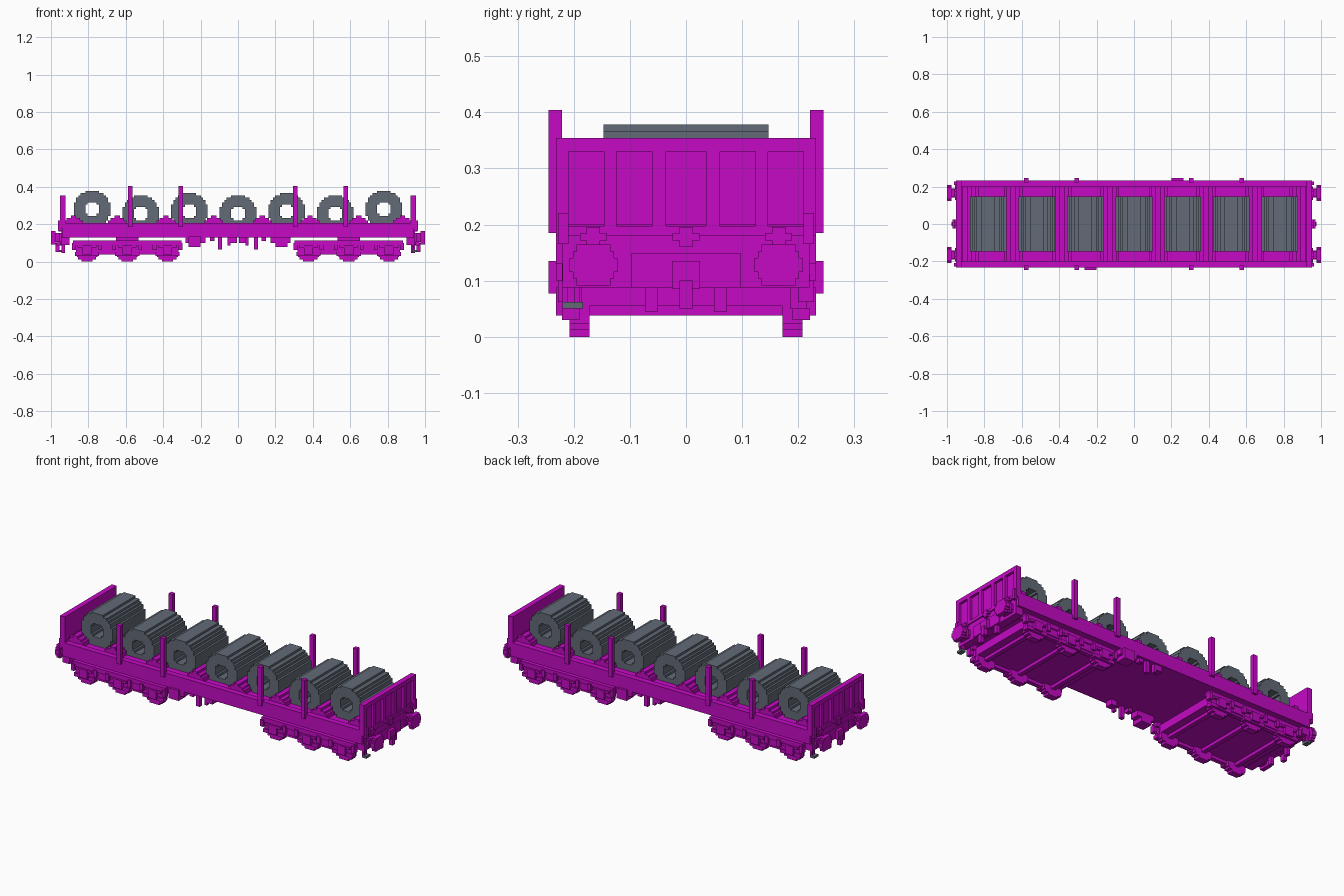
import bpy, bmesh
from mathutils import Vector

V = 0.0122  # block unit of the stepped shapes

cube = bpy.data.objects.get("Cube")
if cube:
    bpy.data.objects.remove(cube, do_unlink=True)


def material(name, rgb):
    m = bpy.data.materials.new(name)
    m.use_nodes = True
    m.diffuse_color = (*rgb, 1)
    m.node_tree.nodes["Principled BSDF"].inputs["Base Color"].default_value = (*rgb, 1)
    return m


MAGENTA = material("magenta paint", (0.56, 0.003, 0.56))
STEEL = material("steel grey", (0.125, 0.147, 0.185))


def finish(name, bm, mat):
    bmesh.ops.recalc_face_normals(bm, faces=bm.faces)
    mesh = bpy.data.meshes.new(name)
    bm.to_mesh(mesh)
    bm.free()
    mesh.materials.append(mat)
    ob = bpy.data.objects.new(name, mesh)
    bpy.context.collection.objects.link(ob)
    return ob


def blocks(name, boxes, mat=MAGENTA):
    """One object from boxes given as (x0, x1, y0, y1, z0, z1)."""
    bm = bmesh.new()
    for x0, x1, y0, y1, z0, z1 in boxes:
        verts = bmesh.ops.create_cube(bm, size=1)["verts"]
        bmesh.ops.scale(bm, verts=verts, vec=(x1 - x0, y1 - y0, z1 - z0))
        bmesh.ops.translate(bm, verts=verts,
                            vec=((x0 + x1) / 2, (y0 + y1) / 2, (z0 + z1) / 2))
    return finish(name, bm, mat)


def flip_x(boxes):
    return [(-b[1], -b[0], *b[2:]) for b in boxes]


def flip_y(boxes):
    return [(*b[:2], -b[3], -b[2], *b[4:]) for b in boxes]


def both_sides(boxes):
    return boxes + flip_y(boxes)


def turned(boxes):
    """Half turn about the vertical axis."""
    return flip_x(flip_y(boxes))


def disc(x0, x1, y, z, widths):
    """Stepped round plate facing x: half widths per row from the middle out."""
    rows = []
    for i, w in enumerate(widths):
        rows.append((x0, x1, y - w * V, y + w * V, z - (i + 1) * V, z + (i + 1) * V))
    return rows


# Deck with raised side sills
blocks("deck", [(-0.94, 0.94, -0.2, 0.2, 0.13, 0.195)])
blocks("side_sills", both_sides([(-0.94, 0.94, 0.2, 0.232, 0.13, 0.207)]))

# Stepped cradle ridges across the deck, between the loads
ridges = []
for x in (-0.88, -0.645, -0.385, -0.13, 0.13, 0.385, 0.645, 0.88):
    for hw, top in ((0.05, 0.22), (0.036, 0.232), (0.014, 0.246)):
        ridges.append((x - hw, x + hw, -0.2, 0.2, 0.19, top))
blocks("cradle_ridges", ridges)


# Coils: stepped ring profile swept across the deck
def stair_ring(widths):
    quarter = []
    for i, w in enumerate(widths):
        quarter += [(w, i), (w, i + 1)]
    quarter = list(dict.fromkeys(quarter))
    left = [(-a, b) for a, b in reversed(quarter)]
    half = quarter + left
    return list(dict.fromkeys(half + [(-a, -b) for a, b in half]))


def coil_mesh():
    bm = bmesh.new()
    edges = []
    for widths in ((8, 8, 8, 7, 7, 6, 5, 3), (3, 3, 2)):
        vs = [bm.verts.new((a * V, -0.147, b * V)) for a, b in stair_ring(widths)]
        edges += [bm.edges.new((vs[i - 1], vs[i])) for i in range(len(vs))]
    bmesh.ops.triangle_fill(bm, use_beauty=True, use_dissolve=False,
                            edges=edges, normal=(0, -1, 0))
    out = bmesh.ops.extrude_face_region(bm, geom=bm.faces[:], use_keep_orig=True)
    moved = [g for g in out["geom"] if isinstance(g, bmesh.types.BMVert)]
    bmesh.ops.translate(bm, verts=moved, vec=(0, 0.294, 0))
    return bm


first = finish("coil", coil_mesh(), STEEL)
for i, level in enumerate((23, 21, 22, 21, 22, 21, 23)):
    coil = first if i == 0 else first.copy()
    if i:
        bpy.context.collection.objects.link(coil)
    coil.location = Vector(((i - 3) * 0.26, 0, level * V))

# Side stakes
blocks("stakes", both_sides([(x - V, x + V, 0.221, 0.245, 0.185, 0.404)
                             for x in (-0.577, -0.305, 0.305, 0.577)]))

# Everything on one end, reused with a half turn for the other
end_wall = [(0.922, 0.938, -0.232, 0.232, 0.19, 0.354),
            (0.93, 0.952, -0.232, 0.232, 0.33, 0.354),
            (0.93, 0.952, -0.232, 0.232, 0.18, 0.197)]
end_wall += both_sides([(0.93, 0.952, a, b, 0.18, 0.354)
                        for a, b in ((0.036, 0.061), (0.124, 0.146), (0.209, 0.232))])
end_wall += both_sides([(0.945, 0.962, 0.209, 0.228, 0.165, 0.221)])

headstock = [(0.9, 0.945, -0.22, 0.22, 0.088, 0.2),
             (0.94, 0.952, -0.098, 0.098, 0.088, 0.148)]
for y in (-0.165, 0, 0.165):
    headstock += [(0.94, 0.96, y - 0.024, y + 0.024, 0.172, 0.184),
                  (0.94, 0.96, y - 0.012, y + 0.012, 0.16, 0.196)]

buffers = []
for y in (-0.165, 0.165):
    buffers += disc(0.976, 1.0, y, 0.128, (3.5, 3, 2.5))
    buffers += disc(0.93, 0.98, y, 0.128, (2, 1.5))
    buffers += disc(0.93, 0.957, y, 0.128, (3, 2.5))

coupler = [(0.93, 0.97, -0.024, 0.024, 0.085, 0.135),
           (0.955, 0.975, -0.012, 0.012, 0.05, 0.1)]
coupler += both_sides([(0.925, 0.945, 0.05, 0.073, 0.045, 0.122)])

step_hanger = [(0.93, 0.942, -0.22, -0.21, 0.06, 0.15),
               (0.93, 0.942, -0.2, -0.19, 0.06, 0.15)]
foot_step = [(0.93, 0.957, -0.22, -0.184, 0.05, 0.062)]

for name, boxes, mat in (("end_wall", end_wall, MAGENTA),
                         ("headstock", headstock, MAGENTA),
                         ("buffers", buffers, MAGENTA),
                         ("coupler", coupler, MAGENTA),
                         ("step_hanger", step_hanger, MAGENTA),
                         ("foot_step", foot_step, STEEL)):
    blocks("left_" + name, boxes, mat)
    blocks("right_" + name, turned(boxes), mat)

# Three-axle bogies: frame, axle boxes, springs, wheels and axles
for side, cx in (("left", 0.592), ("right", -0.592)):
    axles = [cx + d for d in (-0.215, 0, 0.215)]
    frame = [(cx - 0.27, cx + 0.27, -0.19, 0.19, 0.055, 0.1),
             (cx - 0.06, cx + 0.06, -0.1, 0.1, 0.1, 0.135)]
    frame += both_sides([(cx - 0.29, cx + 0.29, 0.185, 0.221, 0.088, 0.113),
                         (cx - 0.275, cx + 0.275, 0.185, 0.215, 0.05, 0.088),
                         (cx - 0.255, cx + 0.255, 0.185, 0.209, 0.038, 0.05)])
    blocks(side + "_bogie_frame", frame)
    gear, wheels = [], []
    for x in axles:
        gear += [(x - 0.065, x + 0.065, 0.19, 0.221, 0.03, 0.05),
                 (x - 0.025, x + 0.025, 0.2, 0.232, 0.038, 0.088),
                 (x - 0.05, x + 0.05, 0.2, 0.228, 0.075, 0.088),
                 (x - 0.08, x - 0.06, 0.2, 0.228, 0.062, 0.1),
                 (x + 0.06, x + 0.08, 0.2, 0.228, 0.062, 0.1)]
        wheels += [(x - 0.055, x + 0.055, 0.172, 0.208, 0.024, 0.1),
                   (x - 0.048, x + 0.048, 0.172, 0.208, 0.012, 0.1),
                   (x - 0.03, x + 0.03, 0.172, 0.208, 0, 0.1)]
    blocks(side + "_axle_boxes", both_sides(gear))
    blocks(side + "_wheels", both_sides(wheels))
    blocks(side + "_axles", [(x - V, x + V, -0.18, 0.18, 0.038, 0.07) for x in axles])

# Brake gear hanging under the middle
brakes = [(-0.28, -0.175, -0.232, -0.18, 0.1, 0.135),
          (-0.265, -0.2, -0.245, -0.18, 0.077, 0.135),
          (-0.108, -0.085, -0.221, -0.2, 0.065, 0.135),
          (-0.04, -0.005, -0.221, -0.18, 0.1, 0.135),
          (-0.055, -0.04, -0.221, -0.2, 0.085, 0.135),
          (-0.15, -0.125, -0.221, -0.19, 0.11, 0.135)]
blocks("brake_gear", brakes + turned(brakes))
